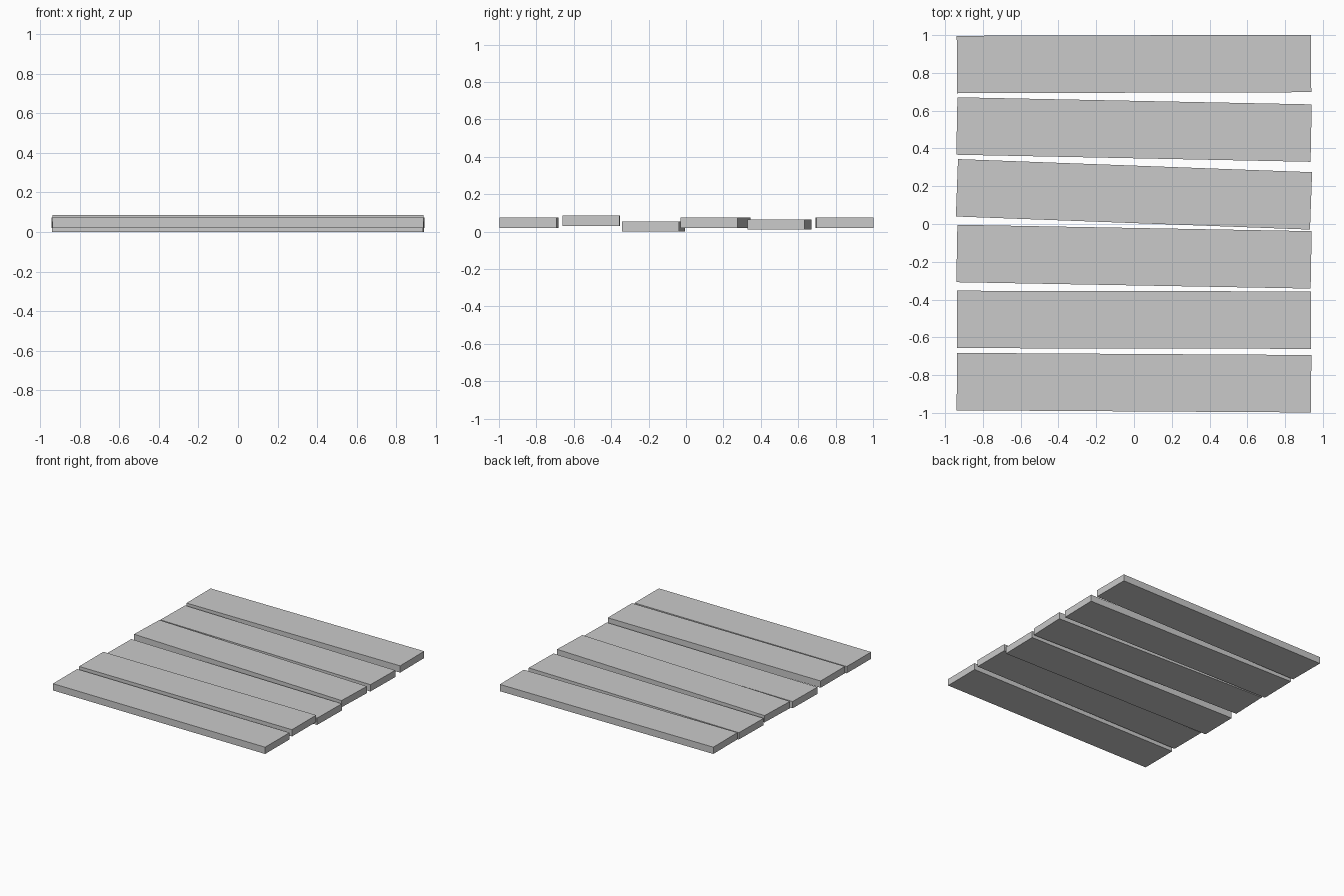
import bpy

cube = bpy.data.objects.get("Cube")
if cube:
    bpy.data.objects.remove(cube, do_unlink=True)

# Single plain grey for every board
grey = bpy.data.materials.new("plain_grey")
grey.use_nodes = True
colour = (0.59, 0.59, 0.59, 1)
grey.diffuse_color = colour
grey.node_tree.nodes["Principled BSDF"].inputs["Base Color"].default_value = colour

LENGTH, WIDTH, THICKNESS = 1.876, 0.304, 0.054


def add_plank(name, y, base, turn):
    """One flat board, slightly turned about z and lifted to its base height."""
    bpy.ops.mesh.primitive_cube_add(size=1)
    plank = bpy.context.object
    plank.name = name
    plank.scale = (LENGTH, WIDTH, THICKNESS)
    bpy.ops.object.transform_apply(location=False, rotation=False, scale=True)
    plank.location = (0, y, base + THICKNESS / 2)
    plank.rotation_euler.z = turn
    plank.data.materials.append(grey)


# Loosely laid boards, front to back: centre y, underside height, turn in radians
boards = [
    (-0.840, 0.020, -0.006),
    (-0.507, 0.031, -0.002),
    (-0.173, 0.000, -0.018),
    (0.157, 0.020, -0.037),
    (0.500, 0.010, -0.020),
    (0.847, 0.020, 0.003),
]
for number, (y, base, turn) in enumerate(boards, 1):
    add_plank(f"floor_plank_{number}", y, base, turn)
